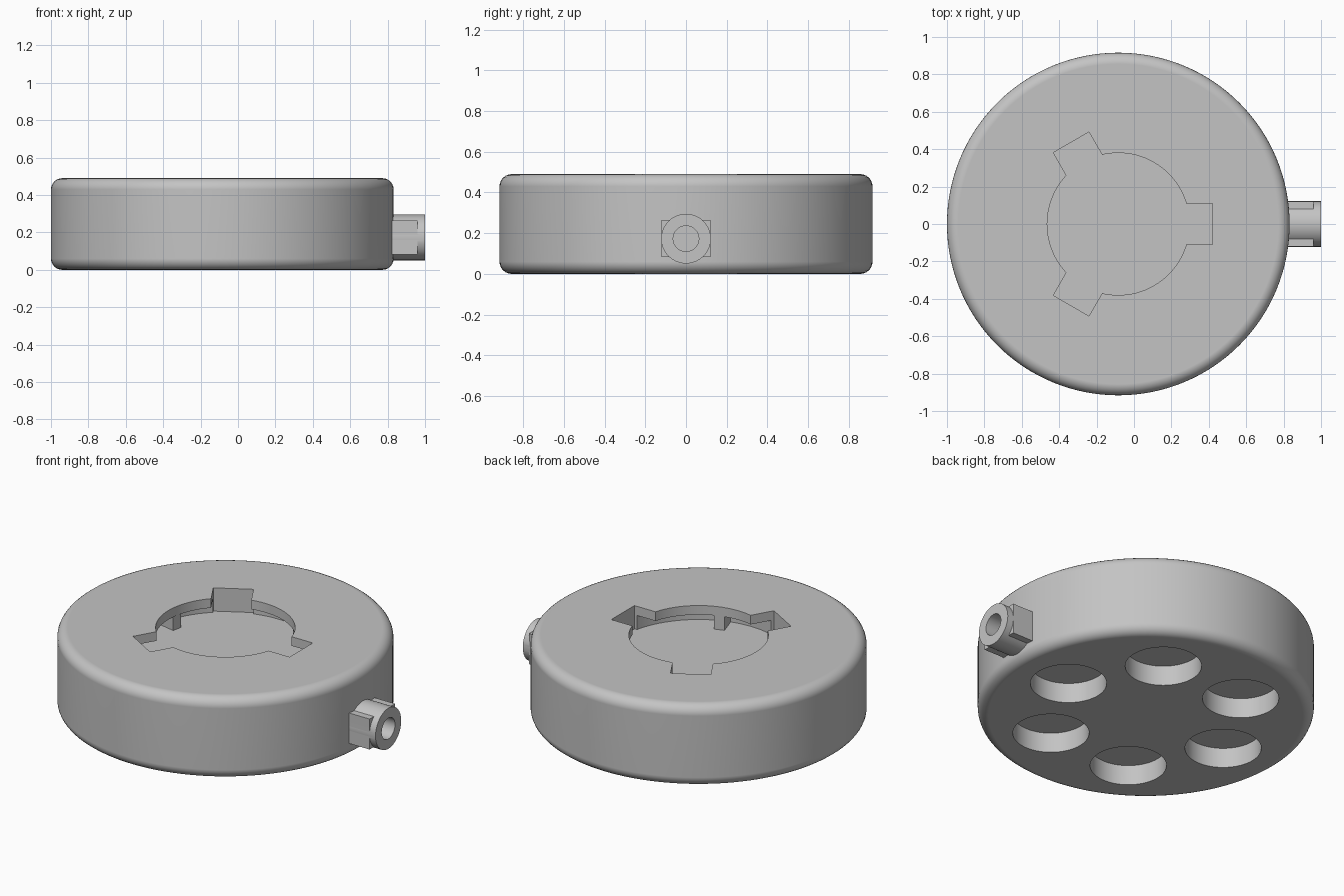
import bpy, bmesh, math
from mathutils import Matrix, Vector

if "Cube" in bpy.data.objects:
    bpy.data.objects.remove(bpy.data.objects["Cube"])

CX = -0.084                      # axis of the round base
RADIUS, HEIGHT, ROUND = 0.916, 0.49, 0.06
FLOOR, LIP = 0.35, 0.435         # socket floor and underside of the lip
PORT_Z = 0.173

grey = bpy.data.materials.new("light grey")
grey.use_nodes = True
grey.diffuse_color = (0.55, 0.55, 0.55, 1)
grey.node_tree.nodes["Principled BSDF"].inputs["Base Color"].default_value = grey.diffuse_color


def finish(name, bm):
    mesh = bpy.data.meshes.new(name)
    bmesh.ops.recalc_face_normals(bm, faces=bm.faces)
    bm.to_mesh(mesh)
    bm.free()
    mesh.materials.append(grey)
    obj = bpy.data.objects.new(name, mesh)
    bpy.context.collection.objects.link(obj)
    return obj


def cylinder(name, radius, z0, z1, centre=(CX, 0), sides=96):
    bm = bmesh.new()
    place = Matrix.Translation((centre[0], centre[1], (z0 + z1) / 2))
    bmesh.ops.create_cone(bm, cap_ends=True, segments=sides, radius1=radius,
                          radius2=radius, depth=z1 - z0, matrix=place)
    return finish(name, bm)


def port_cylinder(name, radius, x0, x1):
    bm = bmesh.new()
    place = Matrix.Translation(((x0 + x1) / 2, 0, PORT_Z)) @ Matrix.Rotation(math.pi / 2, 4, 'Y')
    bmesh.ops.create_cone(bm, cap_ends=True, segments=64, radius1=radius,
                          radius2=radius, depth=x1 - x0, matrix=place)
    return finish(name, bm)


def box(name, low, high, angle=0, pivot=0):
    """Box between two corners, turned about a vertical axis at x = pivot."""
    low, high = Vector(low), Vector(high)
    bm = bmesh.new()
    place = (Matrix.Translation((pivot, 0, 0)) @ Matrix.Rotation(math.radians(angle), 4, 'Z')
             @ Matrix.Translation((low + high) / 2) @ Matrix.Diagonal((*(high - low), 1)))
    bmesh.ops.create_cube(bm, size=1, matrix=place)
    return finish(name, bm)


def select_only(obj):
    bpy.ops.object.select_all(action='DESELECT')
    obj.select_set(True)
    bpy.context.view_layer.objects.active = obj


def combine(obj, other, operation='DIFFERENCE'):
    mod = obj.modifiers.new("cut", 'BOOLEAN')
    mod.operation, mod.solver, mod.object = operation, 'EXACT', other
    select_only(obj)
    bpy.ops.object.modifier_apply(modifier=mod.name)
    bpy.data.objects.remove(other)


def smooth(obj):
    select_only(obj)
    bpy.ops.object.shade_smooth_by_angle(angle=math.radians(30))
    mod = obj.modifiers.new("clean shading", 'WEIGHTED_NORMAL')
    mod.keep_sharp = True


# Round base with softened rims
base = cylinder("base_body", RADIUS, 0, HEIGHT, sides=128)
bm = bmesh.new()
bm.from_mesh(base.data)
rims = [e for e in bm.edges if abs(e.verts[0].co.z - e.verts[1].co.z) < 0.001]
bmesh.ops.bevel(bm, geom=rims, offset=ROUND, segments=6, profile=0.5, affect='EDGES')
bm.to_mesh(base.data)
bm.free()

# Twist-lock socket: undercut, round opening and three entry slots
combine(base, cylinder("undercut_cutter", 0.5, FLOOR, LIP))
combine(base, cylinder("opening_cutter", 0.38, LIP - 0.03, HEIGHT + 0.1))
for angle in (0, 120, 240):
    combine(base, box("slot_cutter", (0.2, -0.11, FLOOR), (0.504, 0.11, HEIGHT + 0.1), angle, CX))

# Six round pockets underneath
for i in range(6):
    a = math.radians(60 * i)
    spot = (CX + 0.55 * math.cos(a), 0.55 * math.sin(a))
    combine(base, cylinder("pocket_cutter", 0.208, -0.1, 0.12, spot, 64))

# Bore running into the side wall
combine(base, port_cylinder("bore_cutter", 0.063, 0.7, 1.2))
smooth(base)

# Stop pegs below the lip
for i, angle in enumerate((48, 168, 288)):
    box(f"stop_peg_{i + 1}", (0.385, -0.03, FLOOR - 0.01), (0.52, 0.03, LIP + 0.01), angle, CX)

# Side port: round spout joined to a square block, with the bore through it
port = port_cylinder("side_port", 0.122, 0.78, 1.0)
combine(port, box("port_block", (0.77, -0.121, 0.082), (0.96, 0.121, 0.265)), 'UNION')
combine(port, port_cylinder("port_bore_cutter", 0.063, 0.7, 1.2))
smooth(port)
